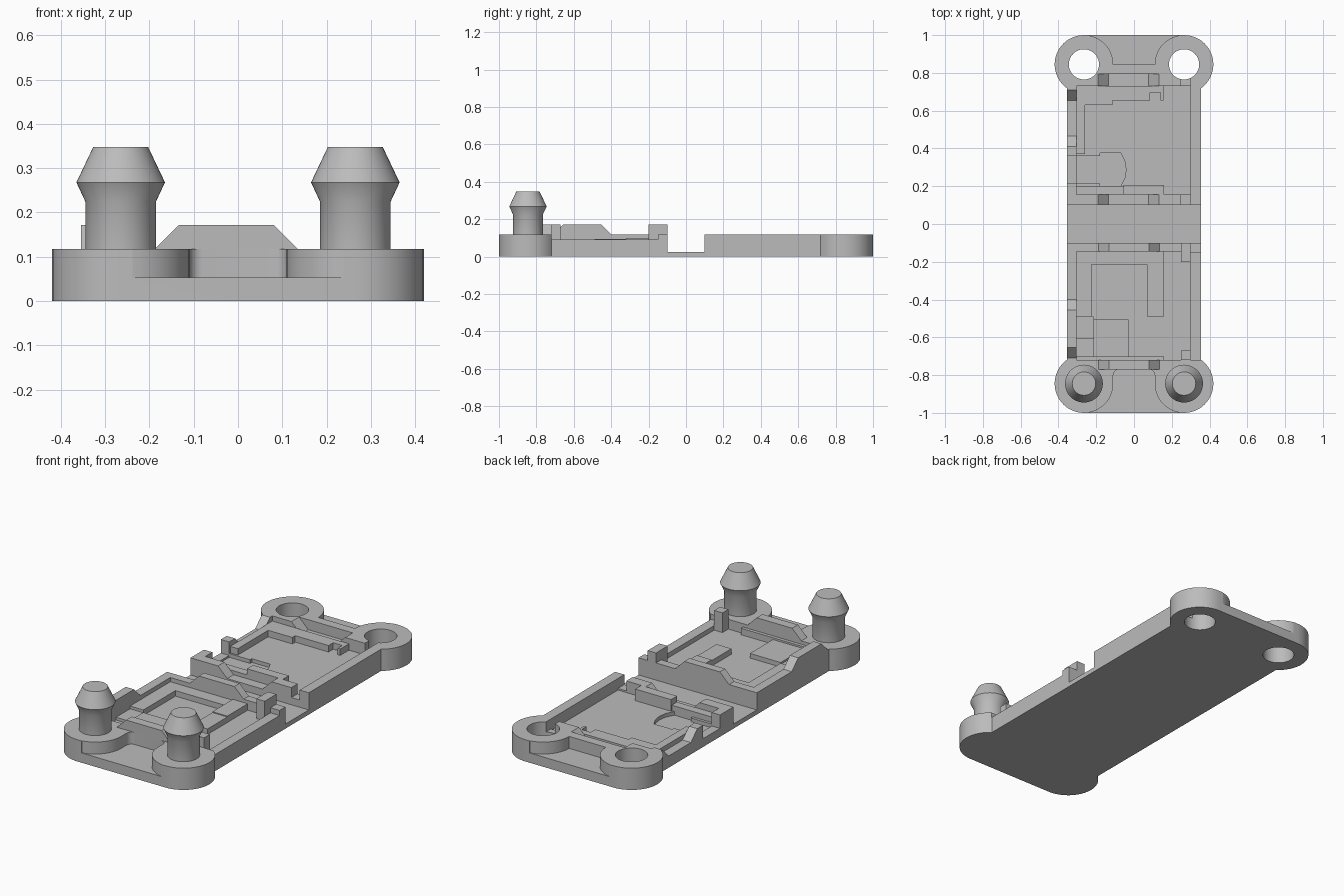
import bpy, bmesh
from math import cos, sin, radians

if "Cube" in bpy.data.objects:
    bpy.data.objects.remove(bpy.data.objects["Cube"], do_unlink=True)

grey = bpy.data.materials.new("plain grey")
grey.use_nodes = True
COLOUR = (0.5, 0.5, 0.5, 1)
grey.diffuse_color = COLOUR
grey.node_tree.nodes["Principled BSDF"].inputs["Base Color"].default_value = COLOUR

TOP, FLOOR, HINGE, RAISED = 0.118, 0.055, 0.025, 0.172
BX, BY, BR = 0.265, 0.845, 0.155      # boss position and radius
HOLE = 0.08


def add_mesh(name, bm):
    bmesh.ops.recalc_face_normals(bm, faces=bm.faces)
    me = bpy.data.meshes.new(name)
    bm.to_mesh(me)
    bm.free()
    me.materials.append(grey)
    ob = bpy.data.objects.new(name, me)
    bpy.context.scene.collection.objects.link(ob)
    return ob


def prism(name, pts, lo, hi, axis="z"):
    """Extrude a flat profile from lo to hi along an axis."""
    place = {"x": lambda p, t: (t, p[0], p[1]),
             "y": lambda p, t: (p[0], t, p[1]),
             "z": lambda p, t: (p[0], p[1], t)}[axis]
    bm = bmesh.new()
    a = [bm.verts.new(place(p, lo)) for p in pts]
    b = [bm.verts.new(place(p, hi)) for p in pts]
    bm.faces.new(a)
    bm.faces.new(b[::-1])
    n = len(pts)
    for i in range(n):
        j = (i + 1) % n
        bm.faces.new((a[i], a[j], b[j], b[i]))
    return add_mesh(name, bm)


def box(name, x0, x1, y0, y1, z0, z1):
    return prism(name, [(x0, y0), (x1, y0), (x1, y1), (x0, y1)], z0, z1)


def arc(cx, cy, r, a0, a1, n=20):
    steps = [radians(a0 + (a1 - a0) * i / n) for i in range(n + 1)]
    return [(cx + r * cos(t), cy + r * sin(t)) for t in steps]


def lathe(name, profile, cx, cy, n=48):
    bm = bmesh.new()
    rings = [[bm.verts.new((x, y, z)) for x, y in arc(cx, cy, r, 0, 360, n)[:-1]]
             for r, z in profile]
    for low, up in zip(rings, rings[1:]):
        for i in range(n):
            j = (i + 1) % n
            bm.faces.new((low[i], low[j], up[j], up[i]))
    bm.faces.new(rings[0])
    bm.faces.new(rings[-1])
    return add_mesh(name, bm)


def smooth(ob):
    bpy.ops.object.select_all(action="DESELECT")
    ob.select_set(True)
    bpy.context.view_layer.objects.active = ob
    bpy.ops.object.shade_smooth_by_angle(angle=radians(25))


def mirror_x(pts):
    return pts + [(-x, y) for x, y in reversed(pts)]


# Solid outline with four rounded bosses
side = arc(BX, -BY, BR, -90, 54.5) + arc(BX, BY, BR, -54.5, 90)
case = prism("folding_case", mirror_x(side), 0, TOP)


def cut(cutter):
    cutter.hide_render = True
    mod = case.modifiers.new("cut", "BOOLEAN")
    mod.operation = "DIFFERENCE"
    mod.solver = "EXACT"
    mod.object = cutter
    bpy.context.view_layer.objects.active = case
    bpy.ops.object.modifier_apply(modifier=mod.name)
    bpy.data.objects.remove(cutter, do_unlink=True)


HIGH = 0.4
# Thin hinge between the halves
cut(box("hinge_gap", -0.5, 0.5, -0.1, 0.1, HINGE, HIGH))

# Lowered webs between the bosses at each end
front_web = [(0.238, -1.1)] + arc(BX, -BY, BR, -100, -180) + arc(0.08, -0.8, 0.03, 0, 90, 6)
cut(prism("front_web_cut", mirror_x(front_web), 0.053, HIGH))
back_web = [(0.238, 1.1)] + arc(BX, BY, BR, 100, 180)
cut(prism("back_web_cut", mirror_x(back_web), 0.053, HIGH))

# Tray pockets and the lower wall on one side
cut(box("front_pocket", -0.305, 0.3, -0.72, -0.145, 0.065, HIGH))
cut(box("back_pocket", -0.305, 0.3, 0.155, 0.73, FLOOR, HIGH))
cut(box("low_wall_cut", 0.29, 0.5, -0.72, -0.15, 0.09, HIGH))

# Port recess and the opening in the wall beside it
port = [(-0.305, 0.215), (-0.18, 0.215), (-0.18, 0.2), (-0.07, 0.2), (-0.048, 0.245),
        (-0.042, 0.288), (-0.048, 0.33), (-0.07, 0.375), (-0.18, 0.375), (-0.18, 0.36),
        (-0.305, 0.36)]
cut(prism("port_recess", port, 0.035, HIGH))
cut(box("port_opening", -0.5, -0.3, 0.215, 0.36, 0.045, HIGH))

# Sloped slots that receive the locking tabs
def slot(a, b, z):
    s = 0.055
    return [(a, HIGH), (a, TOP), (a + s, z), (b - s, z), (b, TOP), (b, HIGH)]


for y0, y1 in ((0.05, 0.17), (0.7, 0.795)):
    cut(prism("end_slot", slot(-0.19, 0.132, 0.064), y0, y1, "y"))
cut(prism("side_slot", slot(0.41, 0.71, 0.064), -0.5, -0.3, "x"))
for y0, y1 in ((0.05, 0.17), (0.7, 0.785)):
    cut(box("nub_slot", 0.25, 0.3, y0, y1, 0.064, HIGH))

# Round holes in the back bosses
for x in (-BX, BX):
    cut(lathe("hole_cut", [(HOLE, -0.1), (HOLE, HIGH)], x, BY))
smooth(case)


# Locking tabs with sloped ends
def tab(a, b):
    s = 0.055
    return [(a, 0.1), (a, TOP), (a + s, RAISED), (b - s, RAISED), (b, TOP), (b, 0.1)]


prism("front_end_tab", tab(-0.188, 0.135), -0.77, -0.72, "y")
prism("hinge_end_tab", tab(-0.188, 0.135), -0.145, -0.1, "y")
prism("side_tab", tab(-0.71, -0.4), -0.355, -0.305, "x")

# Corner nubs
box("front_nub", 0.25, 0.3, -0.72, -0.67, 0.05, RAISED)
box("hinge_nub", 0.25, 0.3, -0.2, -0.1, 0.05, RAISED)

# Stepped supports in the front tray
frame = [(-0.305, -0.145), (-0.305, -0.49), (-0.225, -0.49), (-0.225, -0.215),
         (0.07, -0.215), (0.07, -0.49), (0.16, -0.49), (0.16, -0.145)]
prism("support_frame", frame, 0.05, 0.095)
box("frame_step", 0.07, 0.16, -0.32, -0.145, 0.05, 0.1)
box("corner_step", -0.305, -0.215, -0.61, -0.49, 0.05, 0.08)
box("support_pad", -0.215, -0.03, -0.705, -0.505, 0.05, 0.09)
box("front_ledge", -0.305, 0.16, -0.72, -0.702, 0.05, 0.1)

# Stepped ledge and bars in the back tray
ledge = [(-0.305, 0.37), (-0.26, 0.37), (-0.26, 0.63), (-0.115, 0.63), (-0.115, 0.655),
         (0.085, 0.655), (0.085, 0.695), (0.14, 0.695), (0.14, 0.655), (0.155, 0.655),
         (0.155, 0.73), (-0.305, 0.73)]
prism("back_ledge", ledge, 0.04, 0.09)
box("low_bar", -0.305, -0.055, 0.155, 0.2, 0.04, 0.085)
box("high_bar", -0.055, 0.16, 0.155, 0.207, 0.04, TOP)

# Snap posts on the front bosses
post = [(HOLE, 0.1), (HOLE, 0.225), (0.1, 0.268), (0.062, 0.348)]
for side_name, x in (("right", -BX), ("left", BX)):
    smooth(lathe(side_name + "_snap_post", post, x, -BY))
